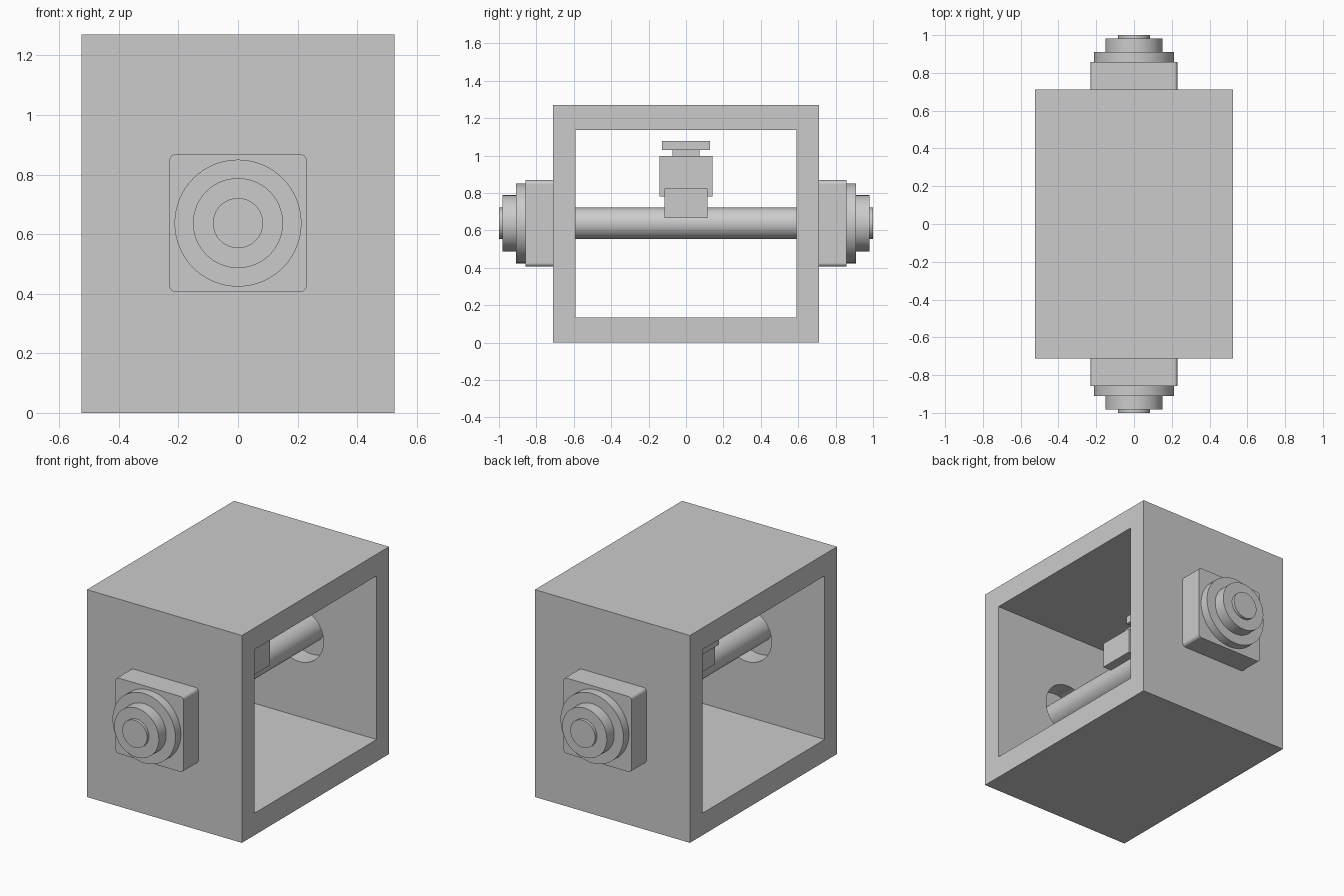
import bpy
from math import radians

if "Cube" in bpy.data.objects:
    bpy.data.objects.remove(bpy.data.objects["Cube"])

CZ = 0.637  # shaft axis height


def box(name, x0, x1, y0, y1, z0, z1):
    bpy.ops.mesh.primitive_cube_add(size=1, location=((x0 + x1) / 2, (y0 + y1) / 2, (z0 + z1) / 2))
    ob = bpy.context.object
    ob.name = name
    ob.scale = (x1 - x0, y1 - y0, z1 - z0)
    bpy.ops.object.transform_apply(location=False, rotation=False, scale=True)
    return ob


def rod(name, r, y0, y1):
    bpy.ops.mesh.primitive_cylinder_add(vertices=64, radius=r, depth=abs(y1 - y0),
                                        location=(0, (y0 + y1) / 2, CZ),
                                        rotation=(radians(90), 0, 0))
    ob = bpy.context.object
    ob.name = name
    bpy.ops.object.shade_smooth_by_angle(angle=radians(35))
    return ob


def cut(ob, cutter):
    mod = ob.modifiers.new("cut", 'BOOLEAN')
    mod.operation = 'DIFFERENCE'
    mod.solver = 'EXACT'
    mod.object = cutter
    bpy.context.view_layer.objects.active = ob
    bpy.ops.object.modifier_apply(modifier=mod.name)
    bpy.data.objects.remove(cutter)


# Open rectangular frame with shaft holes in the end walls
frame = box("frame", -0.525, 0.525, -0.712, 0.712, 0, 1.27)
cut(frame, box("opening_cutter", -0.7, 0.7, -0.592, 0.592, 0.135, 1.137))
cut(frame, rod("hole_cutter", 0.165, -0.9, 0.9))

# Shaft through the whole frame
rod("shaft", 0.084, -1.0, 1.0)

# Bearing housings with stepped collars at both ends
for side, s in (("front", -1), ("back", 1)):
    ya, yb = sorted((s * 0.712, s * 0.857))
    block = box(side + "_bearing_block", -0.23, 0.23, ya, yb, CZ - 0.231, CZ + 0.231)
    weights = block.data.attributes.new("bevel_weight_edge", 'FLOAT', 'EDGE')
    for e in block.data.edges:
        a, b = (block.data.vertices[i].co for i in e.vertices)
        weights.data[e.index].value = float(abs(a.y - b.y) > 0.01)
    bev = block.modifiers.new("round_corners", 'BEVEL')
    bev.limit_method = 'WEIGHT'
    bev.width = 0.02
    bev.segments = 5
    rod(side + "_flange", 0.213, s * 0.857, s * 0.91)
    rod(side + "_collar", 0.151, s * 0.91, s * 0.982)

# Carriage riding on the shaft, with an upright plate and capped knob
box("carriage", -0.115, 0.135, -0.115, 0.115, 0.667, 0.823)
box("carriage_plate", -0.125, -0.05, -0.142, 0.142, 0.782, 0.997)
box("knob_neck", -0.11, -0.065, -0.072, 0.072, 0.997, 1.03)
box("knob_cap", -0.125, -0.05, -0.127, 0.127, 1.03, 1.077)
